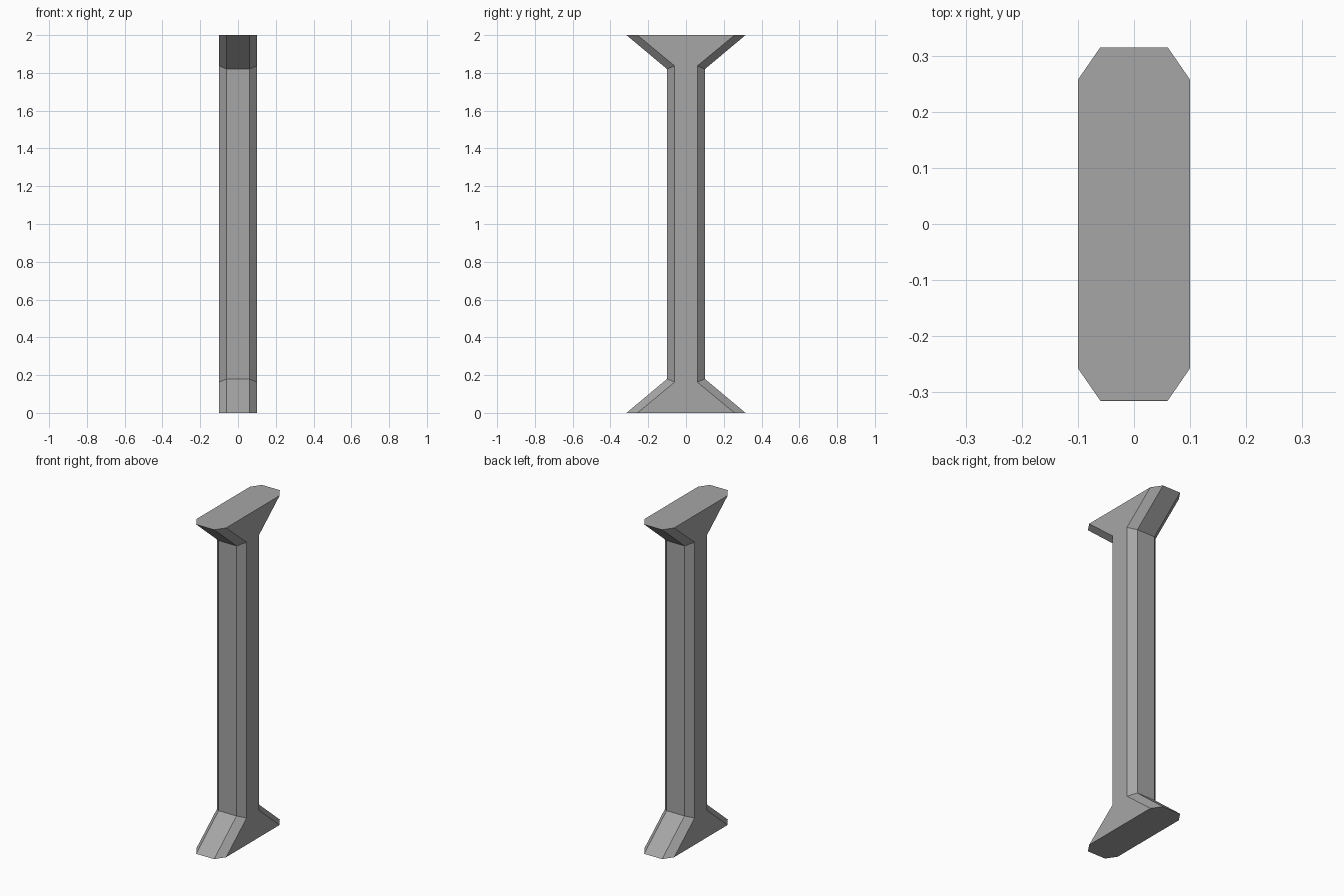
import bpy
import bmesh

# Remove the default cube
cube = bpy.data.objects.get("Cube")
if cube:
    bpy.data.objects.remove(cube, do_unlink=True)

# Single stone grey material
GREY = (0.38, 0.38, 0.38, 1.0)
mat = bpy.data.materials.new("stone_grey")
mat.use_nodes = True
mat.diffuse_color = GREY
mat.node_tree.nodes["Principled BSDF"].inputs["Base Color"].default_value = GREY

HEIGHT = 2.0
HALF, FLAT = 0.10, 0.06            # half width of the column and of its flat sides
FOOT_FLAT, FOOT_CHAMFER = 0.315, 0.257   # depth reached by the flared ends
KNEE_FLAT, KNEE_CHAMFER = 0.18, 0.163    # height where the flare meets the shaft


def ring(bm, flat, chamfer, top):
    """Eight-sided loop; flat and chamfer are (y, z) of the outer and inner corners."""
    def corner(sx, sy, x, yz):
        z = HEIGHT - yz[1] if top else yz[1]
        return bm.verts.new((sx * x, sy * yz[0], z))
    verts = []
    for sx, sy in ((1, 1), (-1, 1), (-1, -1), (1, -1)):
        pair = [corner(sx, sy, HALF, chamfer), corner(sx, sy, FLAT, flat)]
        verts += pair if sx * sy > 0 else pair[::-1]
    return verts


# Column with flared foot and head
bm = bmesh.new()
foot = ((FOOT_FLAT, 0), (FOOT_CHAMFER, 0))
knee = ((HALF, KNEE_FLAT), (FLAT, KNEE_CHAMFER))
rings = [ring(bm, *foot, False), ring(bm, *knee, False),
         ring(bm, *knee, True), ring(bm, *foot, True)]
for low, high in zip(rings, rings[1:]):
    for i in range(len(low)):
        j = (i + 1) % len(low)
        bm.faces.new((low[i], low[j], high[j], high[i]))
bm.faces.new(rings[0][::-1])
bm.faces.new(rings[-1])
bmesh.ops.recalc_face_normals(bm, faces=bm.faces)

mesh = bpy.data.meshes.new("flared_column")
bm.to_mesh(mesh)
bm.free()
mesh.materials.append(mat)
column = bpy.data.objects.new("flared_column", mesh)
bpy.context.collection.objects.link(column)
